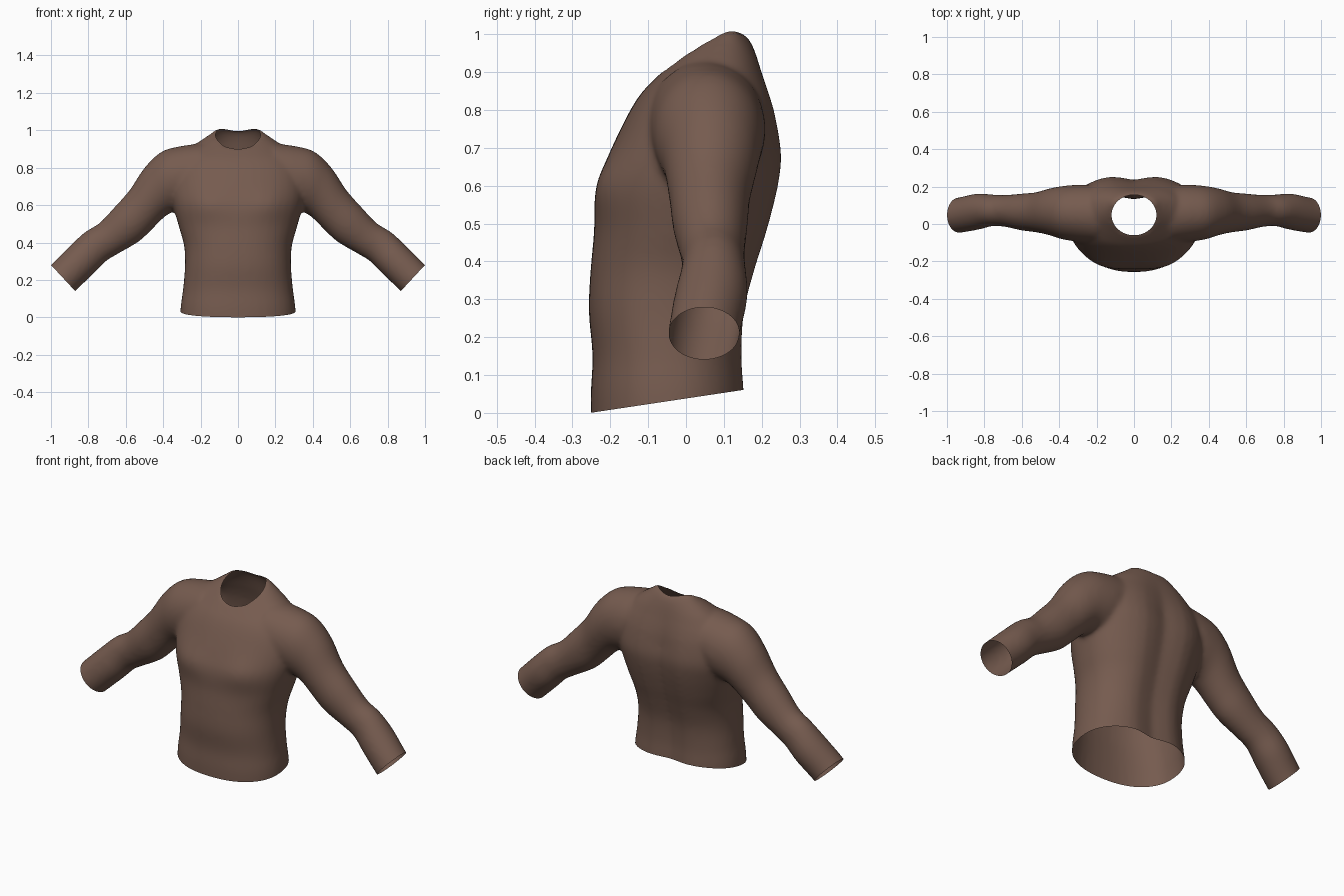
import bpy, bmesh, math
from mathutils import Vector

if "Cube" in bpy.data.objects:
    bpy.data.objects.remove(bpy.data.objects["Cube"])

SIDES = 40


def smooth_rows(rows, steps=5):
    """Catmull-Rom interpolation between rows of section measurements."""
    out = []
    for i in range(len(rows) - 1):
        a, b, c, d = (rows[max(i - 1, 0)], rows[i], rows[i + 1],
                      rows[min(i + 2, len(rows) - 1)])
        for s in range(steps):
            t = s / steps
            out.append([q + t * (r - p) / 2 + t * t * (p - 2.5 * q + 2 * r - e / 2)
                        + t ** 3 * (1.5 * (q - r) + (e - p) / 2)
                        for p, q, r, e in zip(a, b, c, d)])
    return out + [list(rows[-1])]


def loft(bm, rings):
    """Skin closed rings and cap both ends."""
    loops = [[bm.verts.new(p) for p in ring] for ring in rings]
    for lo, hi in zip(loops, loops[1:]):
        for i in range(SIDES):
            j = (i + 1) % SIDES
            bm.faces.new((lo[i], lo[j], hi[j], hi[i]))
    bm.faces.new(loops[0][::-1])
    bm.faces.new(loops[-1])


def rounded(v, power):
    return math.copysign(abs(v) ** power, v)


def bump(v, centre, width):
    return math.exp(-((v - centre) / width) ** 2)


def torso_ring(z, w, yf, yb):
    ring = []
    for i in range(SIDES):
        a = math.tau * i / SIDES
        x = w * rounded(math.cos(a), 0.88)
        y = (yf + yb) / 2 + (yb - yf) / 2 * rounded(math.sin(a), 0.88)
        if math.sin(a) > 0:      # spine groove, fading towards the collar
            y -= 0.03 * bump(x, 0, .08) * min(1, max(0, (0.98 - z) / .25))
        else:                    # chest muscles
            y -= 0.014 * bump(abs(x), .17, .09) * bump(z, .61, .08)
        ring.append((x, y, z))
    return ring


def arm_ring(xt, zt, xb, zb, yf, yb, side):
    mid = Vector((xt + xb, yf + yb, zt + zb)) / 2
    up = Vector((xt - xb, 0, zt - zb)) / 2
    depth = Vector((0, (yb - yf) / 2, 0))
    ring = []
    for i in range(SIDES):
        a = math.tau * i / SIDES
        p = mid + up * math.cos(a) + depth * math.sin(a)
        ring.append((p.x * side, p.y, p.z))
    return ring


# Torso sections: height, half width, front, back
TORSO = [(-.12, .31, -.25, .17), (.04, .308, -.252, .168), (.15, .294, -.247, .162),
         (.27, .284, -.257, .17), (.38, .288, -.252, .198), (.48, .315, -.243, .228),
         (.59, .345, -.238, .255), (.68, .36, -.205, .265), (.78, .35, -.158, .248),
         (.84, .32, -.122, .23), (.88, .28, -.085, .215), (.92, .235, -.042, .2),
         (.955, .185, -.005, .185), (.985, .142, .035, .168), (1.005, .115, .07, .15),
         (1.025, .06, .09, .13)]
# Sleeve sections: top x, top z, underside x, underside z, front, back
SLEEVE = [(.2, .93, .2, .62, -.1, .205), (.31, .915, .28, .58, -.095, .21),
          (.41, .885, .355, .56, -.082, .203),
          (.50, .80, .40, .53, -.06, .19), (.58, .68, .46, .47, -.045, .17),
          (.66, .59, .53, .405, -.035, .163), (.74, .505, .64, .34, -.015, .155),
          (.82, .455, .705, .30, -.012, .158), (.90, .38, .77, .235, -.03, .163),
          (1.0, .28, .87, .14, -.047, .142), (1.06, .22, .93, .08, -.047, .142)]

bm = bmesh.new()
loft(bm, [torso_ring(*r) for r in smooth_rows(TORSO)])
for side in (1, -1):
    loft(bm, [arm_ring(*r, side) for r in smooth_rows(SLEEVE)])
bmesh.ops.recalc_face_normals(bm, faces=bm.faces)
mesh = bpy.data.meshes.new("shirt")
bm.to_mesh(mesh)
bm.free()
shirt = bpy.data.objects.new("shirt", mesh)
bpy.context.collection.objects.link(shirt)
bpy.context.view_layer.objects.active = shirt
shirt.select_set(True)

# Fuse body and sleeves into one soft skin
remesh = shirt.modifiers.new("fuse", 'REMESH')
remesh.mode = 'VOXEL'
remesh.voxel_size = 0.011
soften = shirt.modifiers.new("soften", 'SMOOTH')
soften.factor = 0.5
soften.iterations = 14
for name in ("fuse", "soften"):
    bpy.ops.object.modifier_apply(modifier=name)

bm = bmesh.new()
bm.from_mesh(shirt.data)


def trim(point, normal, region):
    faces = [f for f in bm.faces if region(f.calc_center_median())]
    geom = set(faces)
    for f in faces:
        geom.update(f.verts)
        geom.update(f.edges)
    bmesh.ops.bisect_plane(bm, geom=list(geom), plane_co=point, plane_no=normal,
                           clear_outer=True)


# Open hem and cuffs
trim((0, 0, .038), (0, .15, -1), lambda c: c.z < .12 and abs(c.x) < .5)
for side in (1, -1):
    trim((.935 * side, 0, .21), (.14 * side, 0, -.13), lambda c: c.x * side > .7)

# Oval neckline, with its rim drawn onto the oval
NECK_Y, NECK_RX, NECK_RY = .048, .12, .108


def neck_ratio(co):
    return math.hypot(co.x / NECK_RX, (co.y - NECK_Y) / NECK_RY)


bmesh.ops.delete(bm, geom=[v for v in bm.verts if v.co.z > .8 and neck_ratio(v.co) < 1],
                 context='VERTS')
rim = [v for v in bm.verts if v.is_boundary and v.co.z > .8]
for _ in range(4):
    target = {}
    for v in rim:
        near = [e.other_vert(v).co for e in v.link_edges if e.is_boundary]
        target[v] = v.co / 2 + sum(near, Vector()) / (2 * len(near))
    for v, co in target.items():
        k = neck_ratio(co)
        v.co = (co.x / k, NECK_Y + (co.y - NECK_Y) / k, co.z)
bm.to_mesh(shirt.data)
bm.free()

# Brown cloth
cloth = bpy.data.materials.new("brown cloth")
cloth.use_nodes = True
colour = (.18, .105, .078, 1)
cloth.diffuse_color = colour
cloth.node_tree.nodes["Principled BSDF"].inputs["Base Color"].default_value = colour
shirt.data.materials.clear()
shirt.data.materials.append(cloth)
bpy.ops.object.shade_smooth_by_angle(angle=math.radians(60))
